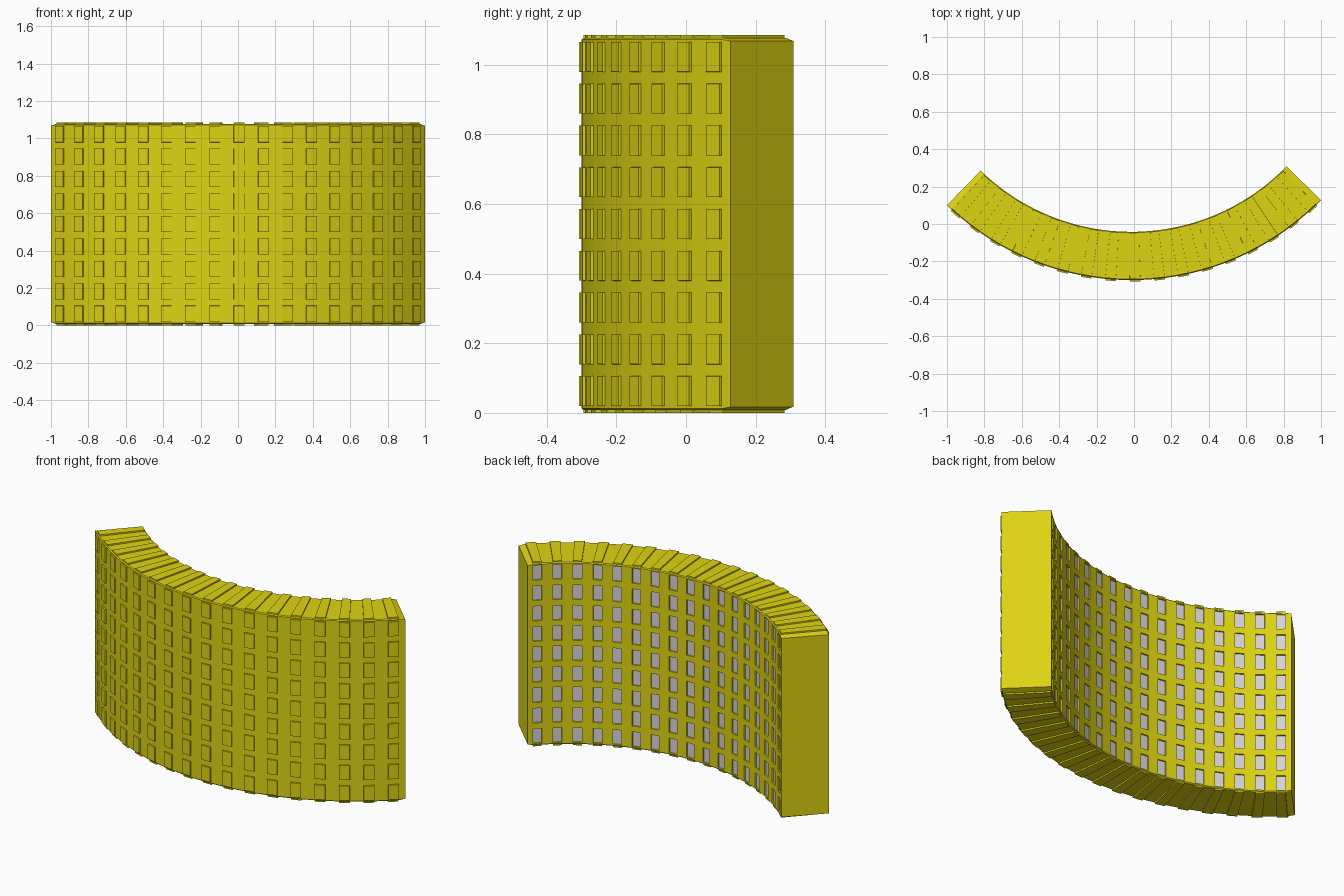
import bpy
import bmesh
from math import sin, cos, radians

cube = bpy.data.objects.get("Cube")
if cube:
    bpy.data.objects.remove(cube, do_unlink=True)


def material(name, colour):
    mat = bpy.data.materials.new(name)
    mat.use_nodes = True
    mat.diffuse_color = colour
    mat.node_tree.nodes["Principled BSDF"].inputs["Base Color"].default_value = colour
    return mat


yellow = material("yellow", (0.73, 0.66, 0.006, 1))
grey = material("light grey", (0.67, 0.65, 0.67, 1))

# Overall sizes of the curved wall
CENTRE_X, CENTRE_Y = -0.014, 1.114
OUTER, INNER = 1.414, 1.156
HEIGHT, RAISE, RIM = 1.085, 0.008, 0.005
LOW, HIGH = RAISE, HEIGHT - RAISE
COLUMNS, ROWS, PITCH = 17, 9, 0.12
START, END = -44.2, 45.8
STEP = (END - START) / COLUMNS
HALF_WIDTH, HALF_HEIGHT = 1.16, 0.043
END_BEVEL, END_DROP = 1.25, 0.009

# Angles of the cross-sections: beveled ends and both edges of each window column
angles = [START, START + END_BEVEL]
for c in range(COLUMNS):
    middle = START + (c + 0.5) * STEP
    angles += [middle - HALF_WIDTH, middle + HALF_WIDTH]
angles += [END - END_BEVEL, END]

# Heights of the window edges
heights = [LOW + RIM]
for r in range(ROWS):
    middle = HEIGHT / 2 + (r - (ROWS - 1) / 2) * PITCH
    heights += [middle - HALF_HEIGHT, middle + HALF_HEIGHT]
heights.append(HIGH - RIM)

# Closed cross-section of (radius, height): front, top, back, bottom
profile = [(OUTER, z) for z in heights]
profile += [(OUTER - RIM, HIGH), (INNER + RIM, HIGH)]
profile += [(INNER, z) for z in reversed(heights)]
profile += [(INNER + RIM, LOW), (OUTER - RIM, LOW)]

# Sweep the section around the arc
bm = bmesh.new()
rings = []
for angle in angles:
    a = radians(angle)
    ring = []
    for radius, z in profile:
        if angle in (START, END):
            z = min(max(z, LOW + END_DROP), HIGH - END_DROP)
        ring.append(bm.verts.new((CENTRE_X + radius * sin(a),
                                  CENTRE_Y - radius * cos(a), z)))
    rings.append(ring)

pads, panes = [], []
count, n = len(profile), len(heights)
for i in range(len(rings) - 1):
    window_column = 2 <= i < len(rings) - 2 and i % 2 == 0
    for j in range(count):
        k = (j + 1) % count
        face = bm.faces.new((rings[i][j], rings[i + 1][j],
                             rings[i + 1][k], rings[i][k]))
        if not window_column:
            continue
        if j < n - 1 and j % 2 == 1:
            pads.append(face)                       # front blocks
        elif j in (n, count - 2):
            pads.append(face)                       # top and bottom ribs
        elif n + 2 <= j < 2 * n + 1 and (j - n - 2) % 2 == 1:
            panes.append(face)                      # back windows
bm.faces.new(rings[0])
bm.faces.new(rings[-1])
bmesh.ops.recalc_face_normals(bm, faces=bm.faces[:])

# Raise the blocks and ribs, sink the windows
bmesh.ops.inset_individual(bm, faces=pads, thickness=0.0004, depth=RAISE)
bmesh.ops.inset_individual(bm, faces=panes, thickness=0.0004, depth=-RAISE)
for face in panes:
    face.material_index = 1

mesh = bpy.data.meshes.new("curved_wall")
bm.to_mesh(mesh)
bm.free()
mesh.materials.append(yellow)
mesh.materials.append(grey)
wall = bpy.data.objects.new("curved_wall", mesh)
bpy.context.collection.objects.link(wall)
